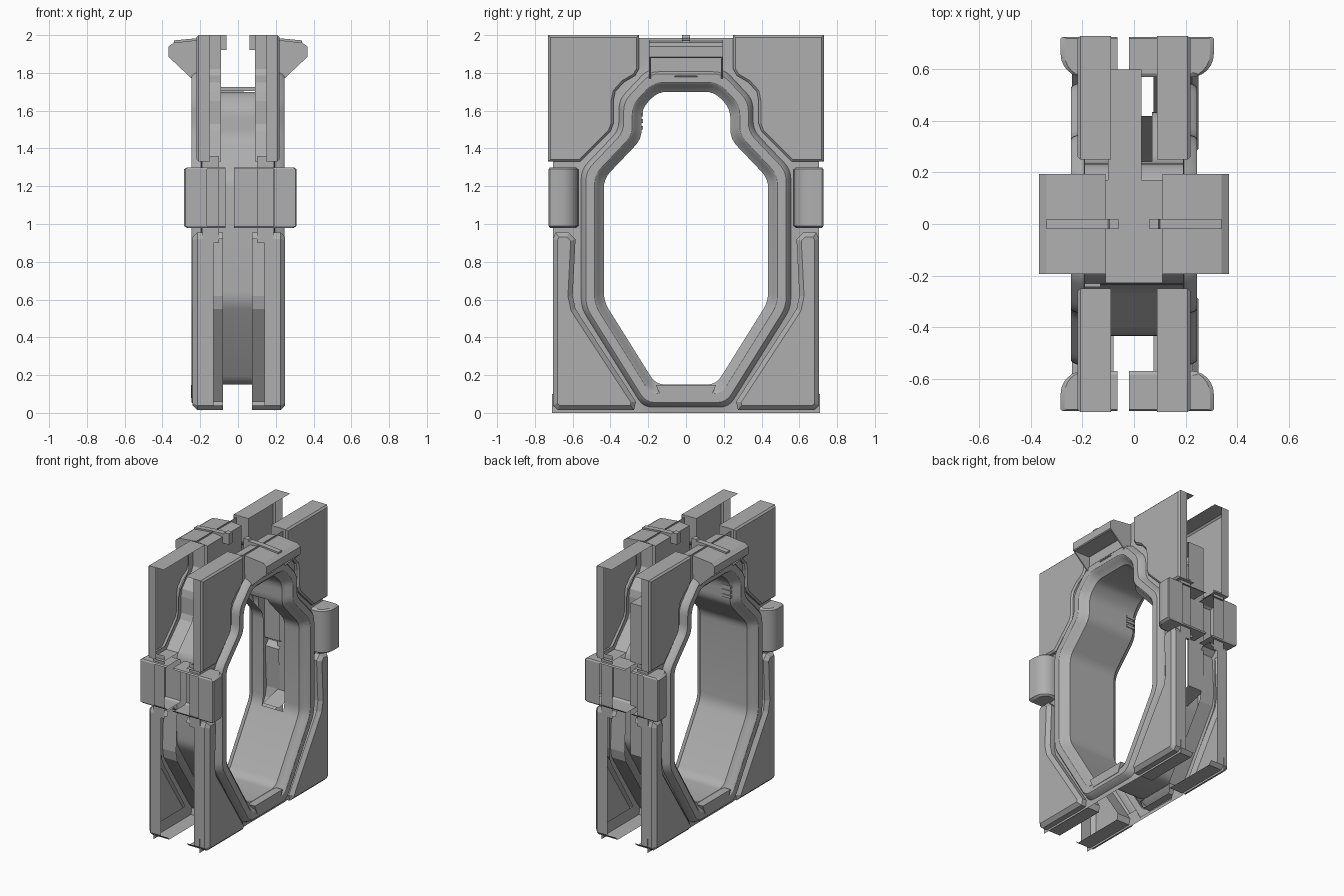
import bpy, bmesh, math
from mathutils import Vector

if "Cube" in bpy.data.objects:
    bpy.data.objects.remove(bpy.data.objects["Cube"])

grey = bpy.data.materials.new("dark_grey")
grey.diffuse_color = (.43, .43, .43, 1)
grey.use_nodes = True
grey.node_tree.nodes["Principled BSDF"].inputs["Base Color"].default_value = grey.diffuse_color


def make(name, verts, faces, smooth=False):
    bm = bmesh.new()
    vs = [bm.verts.new(v) for v in verts]
    for f in faces:
        bm.faces.new([vs[i] for i in f])
    bmesh.ops.remove_doubles(bm, verts=bm.verts, dist=1e-5)
    bmesh.ops.recalc_face_normals(bm, faces=bm.faces)
    me = bpy.data.meshes.new(name)
    bm.to_mesh(me)
    bm.free()
    me.materials.append(grey)
    ob = bpy.data.objects.new(name, me)
    bpy.context.collection.objects.link(ob)
    if smooth:
        bpy.ops.object.select_all(action='DESELECT')
        ob.select_set(True)
        bpy.context.view_layer.objects.active = ob
        bpy.ops.object.shade_smooth_by_angle(angle=math.radians(30))
    return ob


def offset(pts, d):
    """Mitred offset of a counter-clockwise polygon, positive is outward."""
    out = []
    for i, p in enumerate(pts):
        p, a, b = Vector(p), Vector(pts[i - 1]), Vector(pts[(i + 1) % len(pts)])
        e1, e2 = (p - a).normalized(), (b - p).normalized()
        n1, n2 = Vector((e1.y, -e1.x)), Vector((e2.y, -e2.x))
        out.append(tuple(p + (n1 + n2) * d / (1 + n1.dot(n2))))
    return out


def rounded(pts, cut, seg=4):
    out = []
    for i, p in enumerate(pts):
        p, a, b = Vector(p), Vector(pts[i - 1]), Vector(pts[(i + 1) % len(pts)])
        s = p + (a - p).normalized() * min(cut, (a - p).length * .45)
        e = p + (b - p).normalized() * min(cut, (b - p).length * .45)
        for k in range(seg + 1):
            t = k / seg
            out.append(tuple(s * (1 - t) ** 2 + p * 2 * t * (1 - t) + e * t * t))
    return out


def loft(name, loops, skip=None, smooth=True):
    n = len(loops[0])
    verts = [v for l in loops for v in l]
    faces = []
    for r in range(len(loops) - 1):
        for i in range(n):
            j = (i + 1) % n
            if skip and skip(r, loops[r][i], loops[r][j]):
                continue
            faces.append((r * n + i, r * n + j, (r + 1) * n + j, (r + 1) * n + i))
    return make(name, verts, faces, smooth)


def shell(name, pts, x_out, x_in, x_end, bev, sy):
    """Hollow panel: bevelled outer face with flanges, open on the inside."""
    n, s = len(pts), (1 if x_out > 0 else -1)
    ymax = max(p[0] for p in pts)
    verts = [(x_out, sy * y, z) for y, z in offset(pts, -bev)]
    verts += [(x_out - s * bev, sy * y, z) for y, z in pts]
    faces = [tuple(range(n))]
    for i in range(n):
        j = (i + 1) % n
        faces.append((i, j, n + j, n + i))
        end = pts[i][0] > ymax - .001 and pts[j][0] > ymax - .001
        k = len(verts)
        for q in (pts[i], pts[j]):
            verts.append((x_end if end else x_in, sy * q[0], q[1]))
        faces.append((n + i, n + j, k + 1, k))
    make(name, verts, faces)


def prism(name, pts, y0, y1):
    """Extrude an (x, z) profile along y."""
    n = len(pts)
    v = [(x, y0, z) for x, z in pts] + [(x, y1, z) for x, z in pts]
    f = [tuple(range(n)), tuple(range(n, 2 * n))]
    f += [(i, (i + 1) % n, n + (i + 1) % n, n + i) for i in range(n)]
    return make(name, v, f)


def box(name, x0, x1, y0, y1, z0, z1):
    return prism(name, [(x0, z0), (x1, z0), (x1, z1), (x0, z1)], y0, y1)


# Doorway outline, counter-clockwise in (y, z)
half = [(.16, .15), (.435, .59), (.435, 1.24), (.235, 1.45), (.235, 1.61), (.15, 1.70)]
opening = half + [(-y, z) for y, z in reversed(half)]


def ring_loop(d, x):
    return [(x, y, max(z, 0)) for y, z in rounded(offset(opening, d), .05)]


# Passage lining, with the middle of the +y wall left open for a door pocket
loft("passage_lining", [ring_loop(0, x) for x in (-.19, -.1, .07, .19)],
     skip=lambda r, a, b: r == 1 and a[1] > .24 and b[1] > .24 and a[2] > .55)
pocket = [(.17, 1.725), (.6, 1.725), (.6, .62), (.43, .58)]
make("door_pocket", [(x, y, z) for x in (-.1, .03) for y, z in pocket],
     [(i, i + 1, i + 5, i + 4) for i in range(3)])

# Raised rims on both sides of the doorway, ending in a flat flange
section = [(0, .19), (.028, .215), (.04, .238), (.05, .245), (.095, .245),
           (.105, .235), (.12, .195), (.15, .19), (.18, .19)]
for s, side in ((-1, "left"), (1, "right")):
    loft("rim_" + side, [ring_loop(d, s * x) for d, x in section])
    # bottom threshold step
    v = [(s * x, y, z) for x in (.19, .248) for y, z in ((-.16, .148), (.16, .148), (.13, .08), (-.13, .08))]
    make("threshold_" + side, v, [(4, 5, 6, 7)] + [(i, (i + 1) % 4, (i + 1) % 4 + 4, i + 4) for i in range(4)])
    # recessed plate above the doorway
    make("header_plate_" + side, [(s * .188, y, z) for y, z in ((-.3, 1.75), (.3, 1.75), (.3, 1.985), (-.3, 1.985))],
         [(0, 1, 2, 3)])

# Corner panels and side brackets
upper = [(.56, 1.33), (.73, 1.33), (.73, 2.0), (.25, 2.0), (.25, 1.82), (.27, 1.785),
         (.33, 1.75), (.375, 1.70), (.385, 1.65), (.385, 1.53), (.40, 1.49)]
lower = [(.275, .015), (.68, .015), (.705, .04), (.705, .92), (.69, .955), (.62, .955),
         (.585, .92), (.6, .62), (.585, .55), (.265, .06)]
sides = [("left", -1, -.22, -.09, -.24, -.08, -.285, -.065),
         ("right", 1, .22, .09, .25, .075, .31, -.02)]
for side, s, uo, ui, lo, li, bo, bi in sides:
    for sy, end in ((-1, "front"), (1, "back")):
        tag = side + "_" + end
        shell("upper_panel_" + tag, upper, uo, ui, uo - s * .07, .012, sy)
        shell("lower_panel_" + tag, lower, lo, li, lo - s * .11, .025, sy)
        # backing strip around the joint, down the outer edge and along the foot
        make("joint_strip_" + tag,
             [(s * x, sy * y, z) for x, y in ((.187, .5), (.187, .705), (.1, .705)) for z in (.9, 1.36)],
             [(0, 1, 3, 2), (2, 3, 5, 4)])
        make("foot_plate_" + tag, [(s * .187, sy * y, z) for y, z in ((.15, 0), (.71, 0), (.71, .1), (.2, .1))],
             [(0, 1, 2, 3)])
        # bracket shell with one rounded edge, open toward the centre
        arc = [(bo - s * .09 * (1 - math.sin(a)), .66 - .09 * math.cos(a))
               for a in [math.pi / 2 * k / 6 for k in range(7)]]
        prof = [(bi, .57)] + arc + [(bo, .72), (bo - s * .006, .727), (bi, .727)]
        n = len(prof)
        verts = []
        for ins, z in [(.015, .98), (0, .99), (0, 1.29), (.015, 1.30)]:
            for x, y in prof:
                ix = x - s * ins if abs(x - bi) > .001 else x
                iy = y + ins if y < .58 else (y - ins * .4 if y > .71 else y)
                verts.append((ix, sy * iy, z))
        faces = [tuple(range(n)), tuple(range(3 * n, 4 * n))]
        for r in range(3):
            for i in range(n - 1):
                if i == n - 2 and r == 1:
                    continue
                faces.append((r * n + i, r * n + i + 1, (r + 1) * n + i + 1, (r + 1) * n + i))
        k = len(verts)
        verts += [(x, sy * .727, z) for x in (prof[-2][0], bo - s * .12) for z in (.99, 1.29)]
        faces.append((k, k + 1, k + 3, k + 2))
        make("side_bracket_" + tag, verts, faces, True)

    # Lamp housing with a deep pit cut into its sloping face
    ob = prism("lamp_housing_" + side,
               [(s * x, z) for x, z in ((.11, 1.73), (.22, 1.755), (.235, 1.76), (.368, 1.885),
                                        (.368, 1.94), (.34, 1.96), (.2, 1.975), (.11, 1.965))], -.195, .195)
    bm = bmesh.new()
    bm.from_mesh(ob.data)
    slope = [f for f in bm.faces if f.normal.z < -.5 and abs(f.normal.x) > .6]
    bmesh.ops.inset_individual(bm, faces=slope, thickness=.012, depth=0)
    pit = bmesh.ops.extrude_discrete_faces(bm, faces=slope)["faces"]
    for f in pit:
        for v in f.verts:
            v.co.x = s * .232
    bm.to_mesh(ob.data)
    bm.free()
    # wedge in the pit
    make("pit_wedge_" + side, [(s * x, y, z) for x, w, z in ((.233, .06, 1.77), (.233, .04, 1.80), (.25, .06, 1.782))
                               for y in (-w, w)], [(0, 1, 5, 4), (4, 5, 3, 2), (0, 4, 2), (1, 3, 5)])
    # Fin on top of the housing
    prism("top_fin_" + side, [(s * x, z) for x, z in ((.06, 1.92), (.11, 1.92), (.34, 1.94), (.34, 1.972),
                                                      (.2, 1.985), (.1, 1.988), (.095, 2.0), (.06, 2.0))], -.02, .02)

# Central bridge under the housings
box("top_bridge", -.11, .11, -.23, .17, 1.705, 1.725)

# Small grip ribs inside the passage
for i in range(3):
    box("passage_rib_%d" % i, -.2, -.13, -.245, -.228, 1.5 + i * .035, 1.52 + i * .035)
